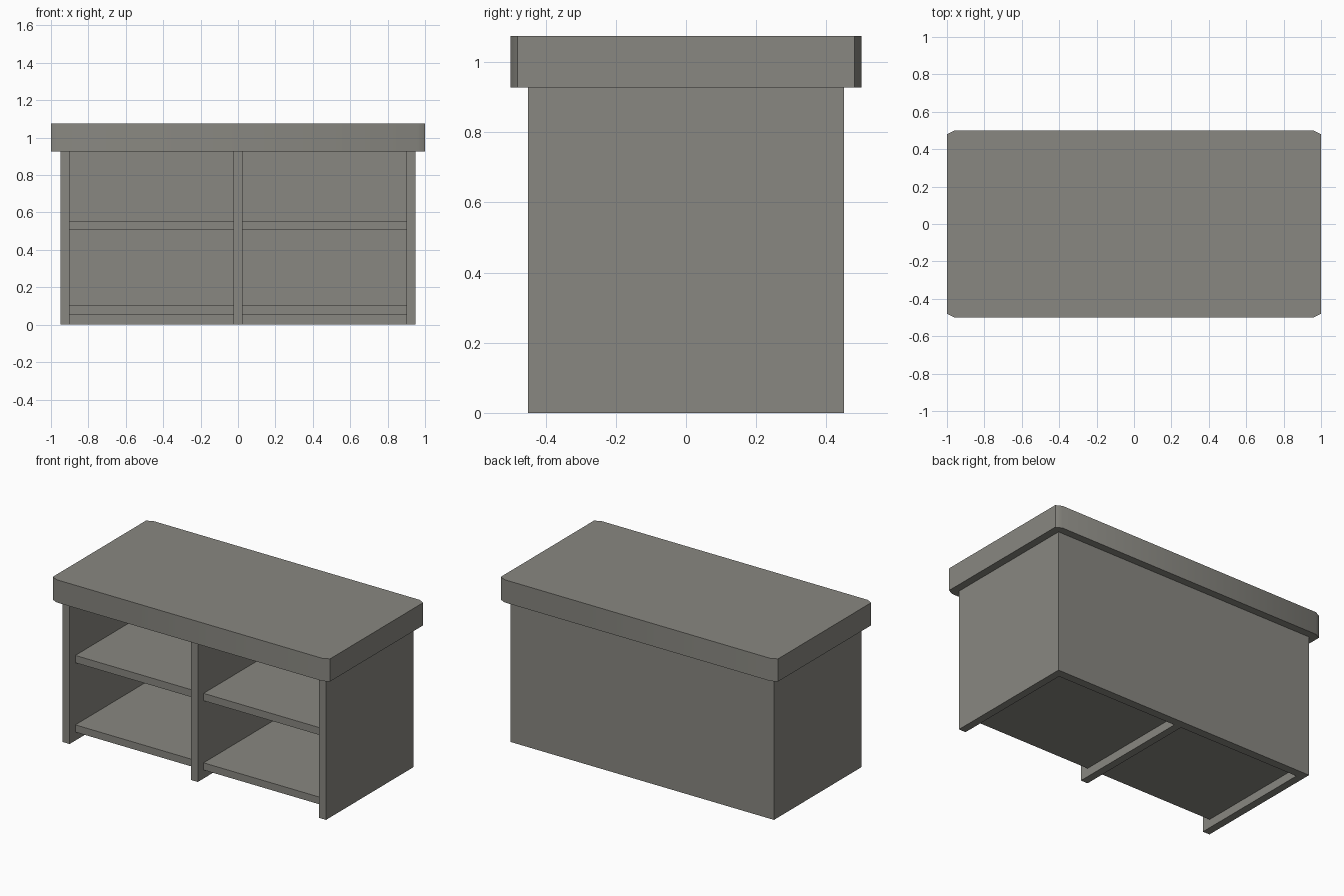
import bpy, bmesh

if "Cube" in bpy.data.objects:
    bpy.data.objects.remove(bpy.data.objects["Cube"])

# one warm grey for the whole counter
grey = bpy.data.materials.new("warm grey")
grey.diffuse_color = (0.25, 0.245, 0.22, 1)
grey.use_nodes = True
grey.node_tree.nodes["Principled BSDF"].inputs["Base Color"].default_value = grey.diffuse_color

W, D = 0.95, 0.45            # half width and half depth of the cabinet
T = 0.05                     # panel thickness
Z_TOP, HEIGHT = 0.927, 1.075


def prism(name, outline, z0, z1):
    """Extrude a counter-clockwise xy outline from z0 to z1."""
    bm = bmesh.new()
    face = bm.faces.new([bm.verts.new((x, y, z0)) for x, y in outline])
    ext = bmesh.ops.extrude_face_region(bm, geom=[face], use_keep_orig=True)
    verts = [g for g in ext["geom"] if isinstance(g, bmesh.types.BMVert)]
    bmesh.ops.translate(bm, verts=verts, vec=(0, 0, z1 - z0))
    bmesh.ops.recalc_face_normals(bm, faces=bm.faces)
    mesh = bpy.data.meshes.new(name)
    bm.to_mesh(mesh)
    bm.free()
    mesh.materials.append(grey)
    obj = bpy.data.objects.new(name, mesh)
    bpy.context.collection.objects.link(obj)
    return obj


# carcass: sides, back and centre divider as one E-shaped plan
inner, back, half = W - T, D - 0.055, T / 2
right = [(half, -D), (half, back), (inner, back), (inner, -D), (W, -D), (W, D)]
left = [(-x, y) for x, y in reversed(right)]
prism("cabinet_carcass", right + left, 0, Z_TOP)

# shelves, set back from the front
for level, z0, z1 in (("lower", 0.055, 0.102), ("middle", 0.507, 0.555)):
    for side, x0, x1 in (("left", -inner, -half), ("right", half, inner)):
        prism(f"{level}_shelf_{side}",
              [(x0, -0.39), (x1, -0.39), (x1, back), (x0, back)], z0, z1)

# thick overhanging worktop with clipped corners
cx, cy = 0.96, 0.48
top = prism("worktop",
            [(-cx, -0.5), (cx, -0.5), (1, -cy), (1, cy),
             (cx, 0.5), (-cx, 0.5), (-1, cy), (-1, -cy)], Z_TOP, HEIGHT)
bpy.context.view_layer.objects.active = top
top.select_set(True)
bpy.ops.object.shade_smooth_by_angle()
